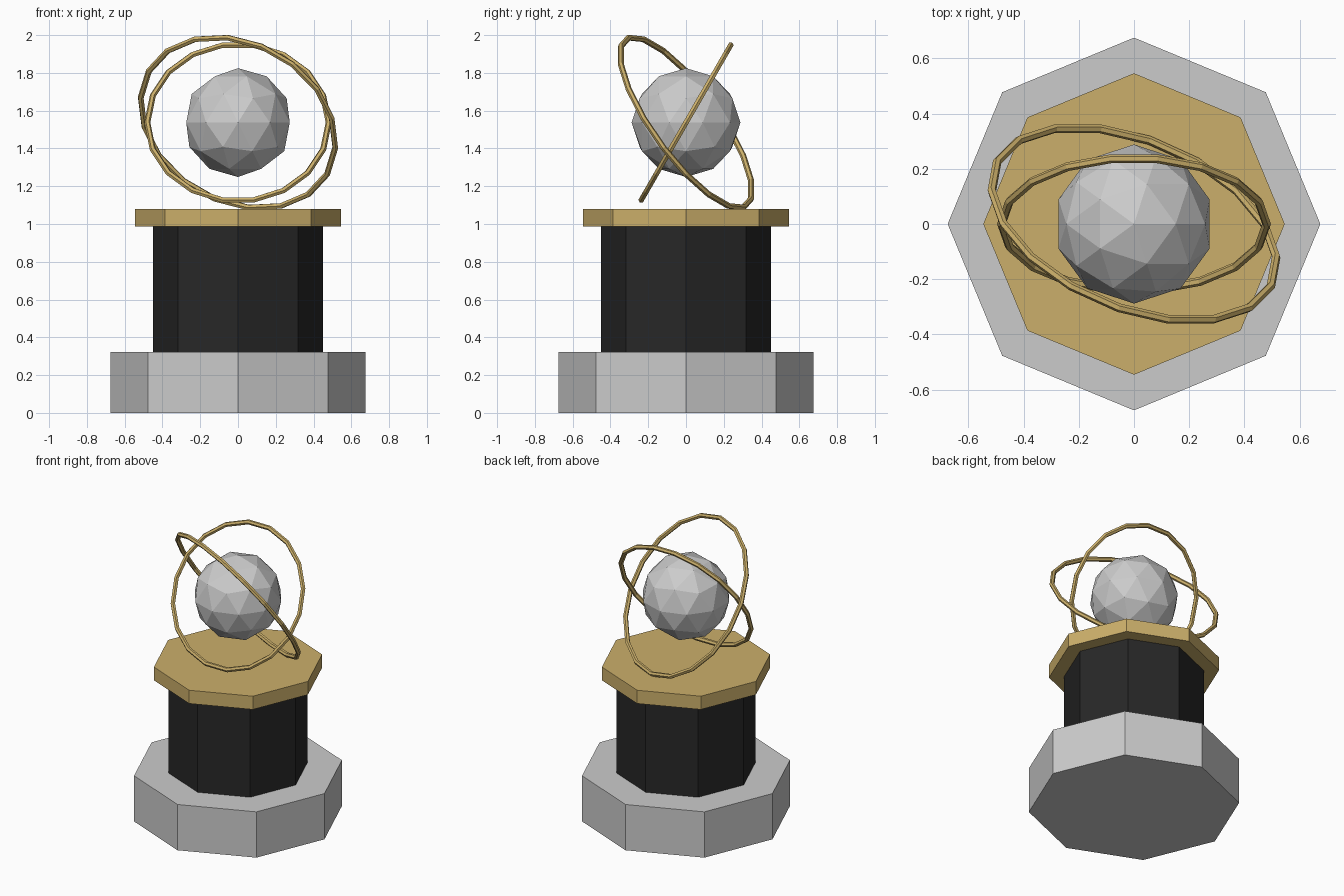
import bpy
import math

if "Cube" in bpy.data.objects:
    bpy.data.objects.remove(bpy.data.objects["Cube"])


def material(name, rgb):
    m = bpy.data.materials.new(name)
    m.diffuse_color = (*rgb, 1.0)
    m.use_nodes = True
    m.node_tree.nodes["Principled BSDF"].inputs["Base Color"].default_value = m.diffuse_color
    return m


stone = material("pale grey", (0.60, 0.60, 0.60))
black = material("black", (0.02, 0.02, 0.02))
gold = material("gold", (0.60, 0.43, 0.145))


def finish(name, mat):
    ob = bpy.context.object
    ob.name = name
    ob.data.materials.append(mat)
    return ob


def octagon(name, radius, z0, z1, mat):
    bpy.ops.mesh.primitive_cylinder_add(vertices=8, radius=radius, depth=z1 - z0,
                                        location=(0, 0, (z0 + z1) / 2))
    return finish(name, mat)


def ring(name, radius, tilt):
    bpy.ops.mesh.primitive_torus_add(major_radius=radius, minor_radius=0.016,
                                     major_segments=18, minor_segments=6,
                                     location=(0, 0, CENTRE),
                                     rotation=[math.radians(a) for a in tilt])
    return finish(name, gold)


CENTRE = 1.537

# Stepped eight-sided pedestal
octagon("base", 0.675, 0.0, 0.323, stone)
octagon("column", 0.45, 0.323, 0.986, black)
octagon("top_plate", 0.546, 0.986, 1.08, gold)

# Faceted globe
bpy.ops.mesh.primitive_ico_sphere_add(subdivisions=2, radius=0.288,
                                      location=(0, 0, CENTRE))
finish("globe", stone)

# Two tilted rings around the globe
ring("inner_ring", 0.48, (60, 0, 0))
ring("outer_ring", 0.545, (-50, 30, 0))
